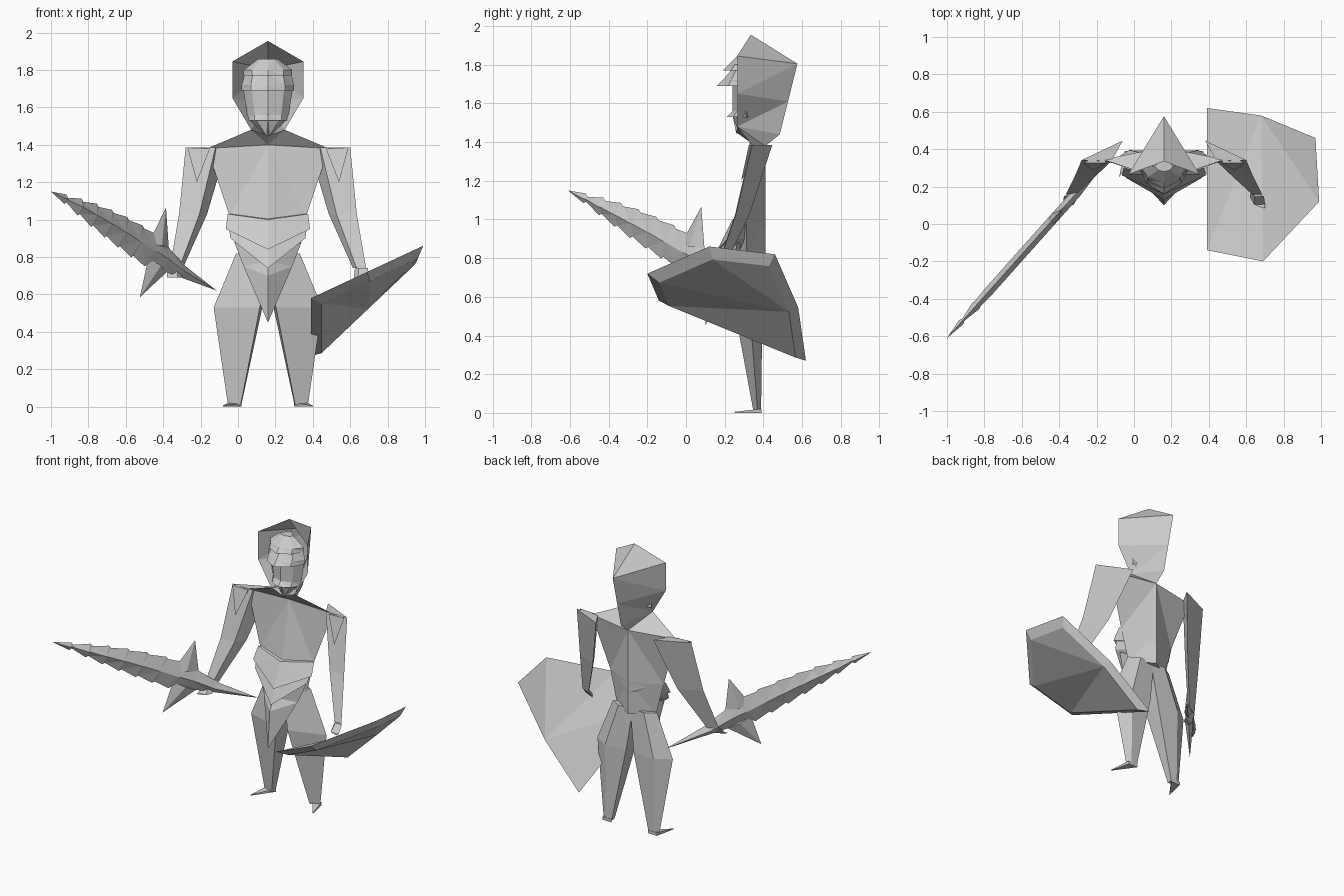
import bpy, bmesh
from mathutils import Vector

BODY_X = .16   # the figure's own centre line

if "Cube" in bpy.data.objects:
    bpy.data.objects.remove(bpy.data.objects["Cube"], do_unlink=True)

colour = (.6, .6, .6, 1)
stone = bpy.data.materials.new("plain_grey")
stone.use_nodes = True
stone.diffuse_color = colour
stone.node_tree.nodes["Principled BSDF"].inputs["Base Color"].default_value = colour


def loft(name, rings, closed=True, centre=BODY_X, side=1):
    """Skin a row of equal-sized rings; side = -1 gives the mirrored part."""
    bm = bmesh.new()
    rows = [[bm.verts.new((centre + side * x, y, z)) for x, y, z in ring]
            for ring in rings]
    count = len(rows[0])
    for upper, lower in zip(rows, rows[1:]):
        for i in range(count if closed else count - 1):
            j = (i + 1) % count
            bm.faces.new((upper[i], upper[j], lower[j], lower[i]))
    if closed:
        bm.faces.new(rows[0])
        bm.faces.new(rows[-1])
    bmesh.ops.remove_doubles(bm, verts=bm.verts, dist=.0005)
    bmesh.ops.triangulate(bm, faces=bm.faces)
    bmesh.ops.recalc_face_normals(bm, faces=bm.faces)
    mesh = bpy.data.meshes.new(name)
    bm.to_mesh(mesh)
    bm.free()
    mesh.materials.append(stone)
    bpy.context.collection.objects.link(bpy.data.objects.new(name, mesh))


def both(name, rings):
    """Build a part on the left and mirror it to the right."""
    loft("left_" + name, rings)
    loft("right_" + name, rings, side=-1)


def limb(name, section, *stops):
    """Sweep a flat section, scaled at every stop, down a path."""
    both(name, [[(x + size * dx, y + size * dy, z) for dx, dy in section]
                for (x, y, z), size in stops])


def girdle(front_y, front_z, half, side_z, back_y=.41):
    """Four-sided body ring with a ridge down the front and the back."""
    side_y = min(back_y, front_y / 2 + .18)
    return [(0, front_y, front_z), (half, side_y, side_z),
            (0, back_y, side_z), (-half, side_y, side_z)]


def hood_ring(z, half):
    """Open three-point ring, pointed towards the back."""
    return [(half, .265, z), (0, .115 + z / 4, z - .04), (-half, .265, z)]


# Open hood that narrows to the collar
hood_bottom = hood_ring(1.48, .09)
loft("hood", [[(0, .335, 1.955)] * len(hood_bottom), hood_ring(1.845, .19),
              hood_ring(1.65, .19), hood_bottom], closed=False)

# Torso hangs from the hood's lower edge, so the collar slopes inward
loft("torso", [[(0, .26, 1.45)] + hood_bottom,
               girdle(.33, 1.4, .326, 1.38),
               girdle(.26, 1, .205, 1.02),
               girdle(.27, .8, .15, .8)])

# Two overlapping belt plates and a pointed loincloth
loft("belt_upper", [girdle(.24, 1, .215, 1.03), girdle(.16, .84, .225, .95)])
loft("belt_lower", [girdle(.19, .88, .21, .97), girdle(.13, .74, .2, .9)])
loft("loincloth", [girdle(.17, .78, .18, .88, back_y=.3),
                   girdle(.12, .7, .13, .75, back_y=.24),
                   girdle(.1, .45, 0, .45, back_y=.1)])

# Legs: narrow hip, wide thigh and thin ankle, with a flat front
thigh_shape = [(1, 0), (.2, .5), (-1, .45), (-.9, -.6)]
limb("leg", thigh_shape, ((.08, .33, .82), .09), ((.16, .33, .53), .13),
     ((.178, .37, .01), .036))

# Flat three-cornered feet, toes turned out
heel = [(.14, .39), (.21, .39), (.24, .25)]
both("foot", [[(x, y, 0) for x, y in heel],
              [(x, y, (y - .2) / 9) for x, y in heel]])

# Arms swing forward and end in small claw-like hands
bone = [(1, -.35), (-1, .6), (-.45, -.4)]
limb("arm", bone, ((.33, .38, 1.385), .11), ((.4, .285, 1.03), .075),
     ((.49, .17, .74), .035))
limb("hand", bone, ((.5, .16, .74), .035), ((.5, .12, .69), .04),
     ((.53, .09, .69), .01))

# Pointed flaps hanging from the shoulders
flap_top = [(.43, .325, 1.385), (.31, .325, 1.38), (.33, .39, 1.385)]
both("shoulder_flap", [flap_top, [(.38, .285, 1.2)] * len(flap_top)])


# Face of overlapping plates, each with a lip that sticks out
def face_ring(z, half, nose):
    cheek = .6 * nose + .12
    return [(-half, .31, z), (-half * .65, cheek, z), (0, nose, z),
            (half * .65, cheek, z), (half, .31, z), (0, .36, z)]


face = [face_ring(1.86, .05, .28)]
for z, half, lip in ((1.77, .13, .19), (1.69, .14, .16), (1.53, .11, .21)):
    face += [face_ring(z + .03, half, lip + .03), face_ring(z, half, lip),
             face_ring(z + .01, half * .95, .24)]
face.append(face_ring(1.445, .01, .26))
loft("face", face)


# Sword: every piece lies in one upright plane and has a diamond section
def on_plane(x, z):
    return Vector((x, 1.12 * x + .51, z))


def sword_piece(name, pairs, thickness=.025):
    across = Vector((.75, -.66, 0))
    rings = []
    for upper, lower in pairs:
        middle = (upper + lower) / 2
        bulge = across * min(thickness, (upper - lower).length * .3)
        rings.append([upper, middle + bulge, lower, middle - bulge])
    loft(name, rings, centre=0)


tip = on_plane(-1, 1.15)
upper_root, lower_root = on_plane(-.43, .92), on_plane(-.5, .75)
notch = on_plane(.01, -.018) - on_plane(0, 0)
barb = on_plane(.012, .008) - on_plane(0, 0)
TEETH = 7
edges = [(tip, tip)]
for k in range(1, TEETH + 1):
    f = k / TEETH
    swell = Vector((0, 0, .14 * f * (1 - f)))
    upper = tip.lerp(upper_root, f) + swell
    lower = tip.lerp(lower_root, f) - swell / 2
    edges += [(upper, lower), (upper + notch, lower + barb)]
guard_top, guard_low = on_plane(-.37, .85), on_plane(-.41, .73)
sword_piece("sword_blade", edges + [(guard_top, guard_low)])

pommel = on_plane(-.113, .62)
sword_piece("sword_grip", [(guard_top, guard_low),
                           (on_plane(-.28, .75), on_plane(-.33, .7)),
                           (pommel, pommel)])

upper_spike, lower_spike = on_plane(-.385, 1.065), on_plane(-.525, .585)
sword_piece("guard_upper_spike", [(guard_top, on_plane(-.48, .87)),
                                  (upper_spike, upper_spike)])
sword_piece("guard_lower_spike", [(on_plane(-.48, .79), on_plane(-.38, .72)),
                                  (lower_spike, lower_spike)])


# Shield: three columns sweep up and outward
def shield_column(t):
    back = Vector((.39 + .29 * t, .62 - .04 * t * t, .27 + .275 * t))
    front = Vector((.39 + .3 * t, -.14 + .19 * t * t - .25 * t, .58 + .14 * t))
    return back, front


columns = [shield_column(t) for t in range(3)]
middle = sum((a + b for a, b in columns), Vector()) / 6
push = Vector((.015, 0, -.035))


def shrink(point):
    return middle.lerp(point, .86) + push


# Each closed ring runs down the inner face and back along the outer one
loft("shield", [[back, front, shrink(front), shrink(back)]
                for back, front in columns], centre=0)
